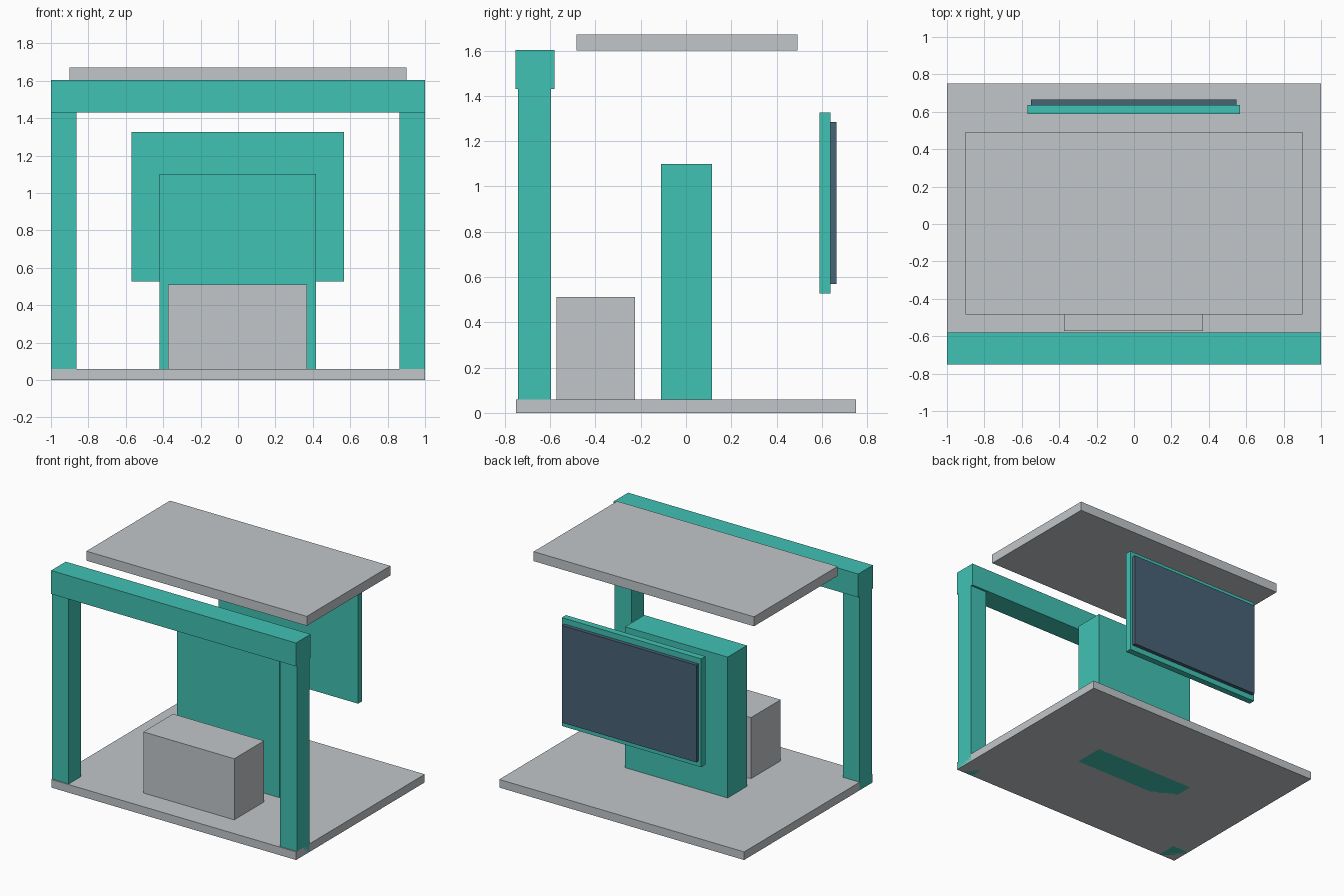
import bpy
import bmesh
from mathutils import Vector

if "Cube" in bpy.data.objects:
    bpy.data.objects.remove(bpy.data.objects["Cube"])


def material(name, rgb):
    m = bpy.data.materials.new(name)
    m.diffuse_color = (*rgb, 1.0)
    m.use_nodes = True
    m.node_tree.nodes["Principled BSDF"].inputs["Base Color"].default_value = m.diffuse_color
    return m


TEAL = material("teal", (0.052, 0.539, 0.455))
GREY = material("light grey", (0.539, 0.565, 0.584))
SLATE = material("slate blue", (0.064, 0.125, 0.180))


def box(name, x, y, z, mat):
    """Axis-aligned box from (min, max) ranges."""
    lo, hi = Vector((x[0], y[0], z[0])), Vector((x[1], y[1], z[1]))
    bm = bmesh.new()
    bmesh.ops.create_cube(bm, size=1.0)
    for v in bm.verts:
        v.co = Vector([(lo[i] + hi[i]) / 2 + v.co[i] * (hi[i] - lo[i]) for i in range(3)])
    mesh = bpy.data.meshes.new(name)
    bm.to_mesh(mesh)
    bm.free()
    mesh.materials.append(mat)
    obj = bpy.data.objects.new(name, mesh)
    bpy.context.collection.objects.link(obj)
    return obj


# Floor slab and floating roof slab
box("floor_slab", (-1, 1), (-0.75, 0.75), (0, 0.06), GREY)
box("roof_slab", (-0.9, 0.9), (-0.483, 0.492), (1.60, 1.67), GREY)

# Front gate: two posts and a lintel
for side, x in (("left", (-1, -0.863)), ("right", (0.863, 1))):
    box(side + "_post", x, (-0.742, -0.597), (0, 1.44), TEAL)
box("lintel", (-1, 1), (-0.752, -0.581), (1.43, 1.603), TEAL)

# Counter and upright centre panel
box("counter", (-0.373, 0.37), (-0.572, -0.225), (0.03, 0.511), GREY)
box("centre_panel", (-0.42, 0.418), (-0.111, 0.114), (0, 1.10), TEAL)

# Rear display: frame and screen
box("display_frame", (-0.57, 0.568), (0.589, 0.637), (0.527, 1.327), TEAL)
box("display_screen", (-0.55, 0.548), (0.63, 0.665), (0.568, 1.285), SLATE)
